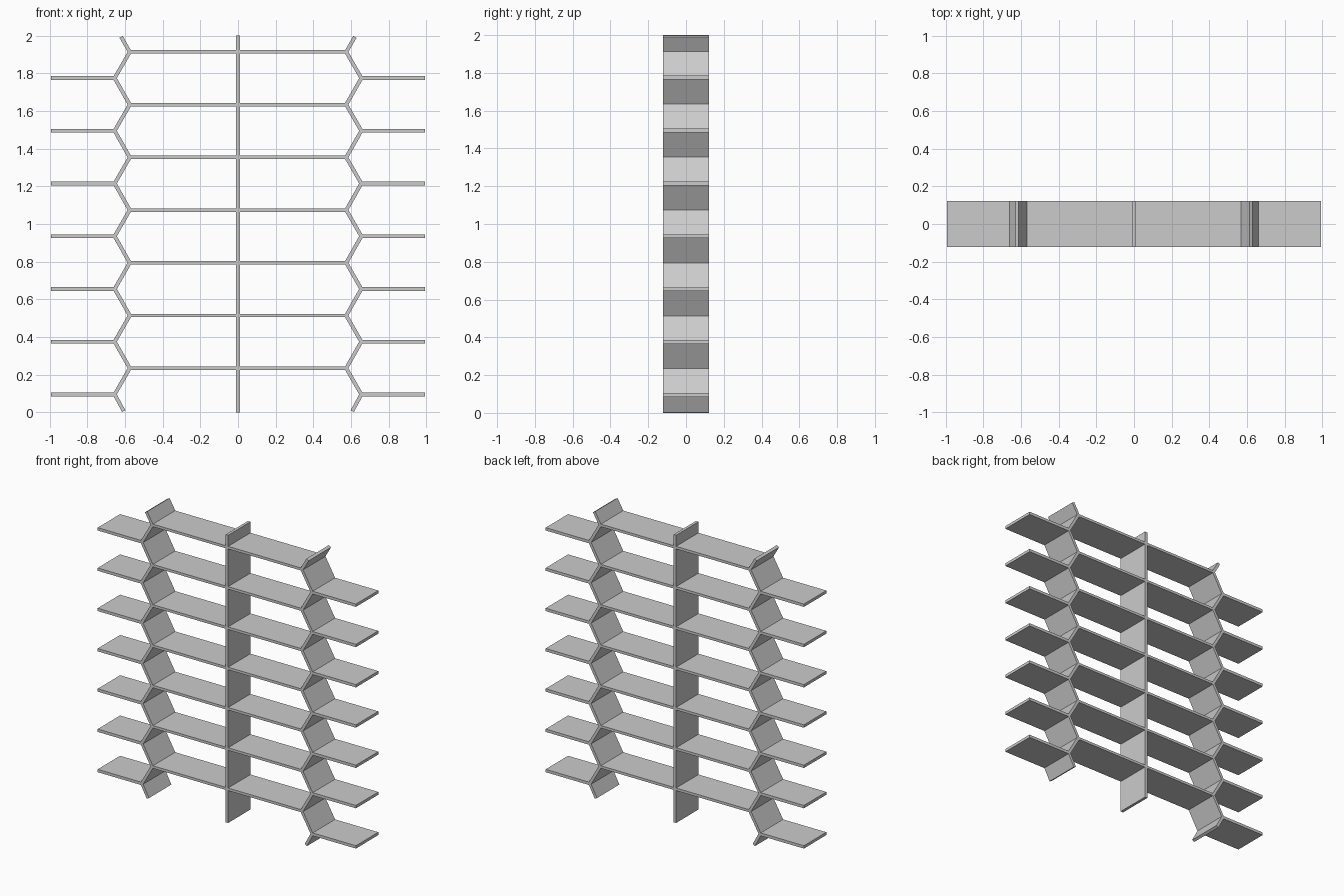
import bpy
import bmesh
from mathutils import Vector

cube = bpy.data.objects.get("Cube")
if cube:
    bpy.data.objects.remove(cube, do_unlink=True)

DEPTH = 0.246
THICK = 0.02
STEP = 0.28
LEVELS = 7
INNER_X, OUTER_X, TIP_X = 0.575, 0.655, 0.993
LOW_SIDE, LOW_CENTRE = 0.095, 0.234


def strip(name, path, thick=THICK):
    """Mitred flat band following an x-z path, extruded through the depth."""
    pts = [Vector(p) for p in path]
    dirs = [(b - a).normalized() for a, b in zip(pts, pts[1:])]
    left, right = [], []
    for i, p in enumerate(pts):
        before, after = dirs[max(i - 1, 0)], dirs[min(i, len(dirs) - 1)]
        tangent = (before + after).normalized()
        normal = Vector((-tangent.y, tangent.x))
        offset = normal * (thick / 2 / tangent.dot(after))
        left.append(p + offset)
        right.append(p - offset)
    bm = bmesh.new()
    rings = []
    for a, b in zip(left, right):
        rings.append([bm.verts.new((q.x, y, q.y)) for q, y in (
            (a, -DEPTH / 2), (b, -DEPTH / 2), (b, DEPTH / 2), (a, DEPTH / 2))])
    for r, s in zip(rings, rings[1:]):
        for k in range(4):
            n = (k + 1) % 4
            bm.faces.new((r[k], r[n], s[n], s[k]))
    bm.faces.new(rings[0])
    bm.faces.new(rings[-1])
    bmesh.ops.recalc_face_normals(bm, faces=bm.faces)
    mesh = bpy.data.meshes.new(name)
    bm.to_mesh(mesh)
    bm.free()
    obj = bpy.data.objects.new(name, mesh)
    bpy.context.collection.objects.link(obj)
    return obj


# Central upright
strip("centre_post", [(0, 0), (0, 2)])

# Long shelves between the zigzag uprights
for i in range(LEVELS):
    z = LOW_CENTRE + i * STEP
    strip(f"centre_shelf_{i + 1}", [(-INNER_X, z), (INNER_X, z)], 0.018)

# Zigzag uprights and the short outer shelves
for side, s in (("left", 1), ("right", -1)):
    path = [(s * 0.607, 0.006)]
    for i in range(LEVELS):
        path.append((s * OUTER_X, LOW_SIDE + i * STEP))
        path.append((s * INNER_X, LOW_CENTRE + i * STEP))
    path.append((s * 0.621, 1.994))
    strip(f"{side}_zigzag_upright", path)
    for i in range(LEVELS):
        z = LOW_SIDE + i * STEP
        strip(f"{side}_shelf_{i + 1}", [(s * OUTER_X, z), (s * TIP_X, z)])
